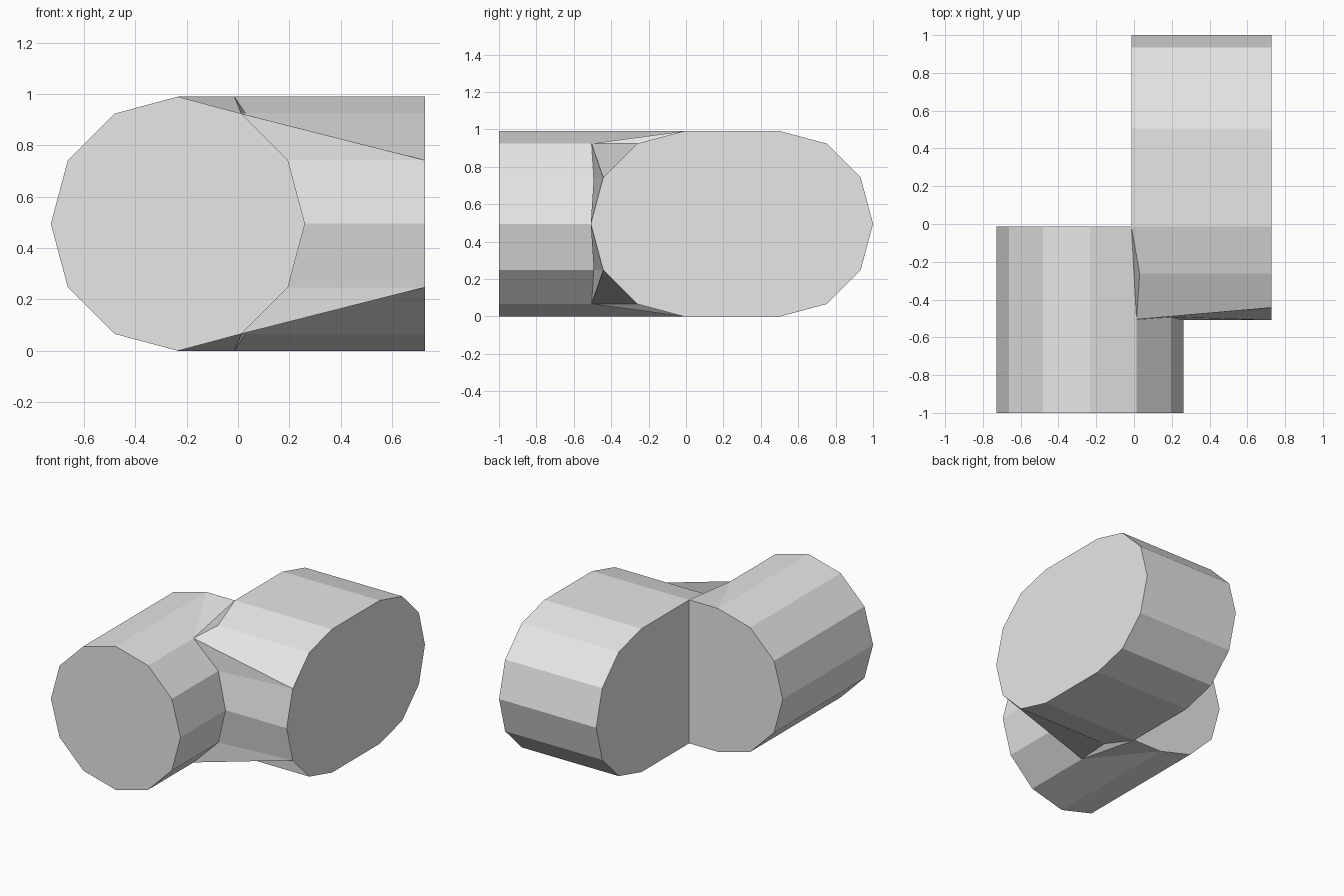
import bpy, bmesh
from math import sin, cos, radians

cube = bpy.data.objects.get("Cube")
if cube:
    bpy.data.objects.remove(cube, do_unlink=True)

R = 0.495            # radius of both tubes
AX = -0.234          # centre line of the front tube
END = 0.728          # outer end of the side tube
SEAM = -0.014        # inner corner where the tubes meet
BACK = 1 - R         # centre of the rear rounding

grey = bpy.data.materials.new("plain_grey")
grey.use_nodes = True
colour = (0.8, 0.8, 0.8, 1)
grey.diffuse_color = colour
grey.node_tree.nodes["Principled BSDF"].inputs["Base Color"].default_value = colour

bm = bmesh.new()


def vert(x, y, z):
    return bm.verts.new((x, y, z))


def strip(a, b):
    """Join two rows of points with flat panels."""
    for i in range(len(a) - 1):
        bm.faces.new((a[i], a[i + 1], b[i + 1], b[i]))


def arc(start, stop):
    """Offsets along a twelve-sided arc, in steps of 30 degrees."""
    step = 30 if stop > start else -30
    return [(R * cos(radians(d)), R * sin(radians(d)))
            for d in range(start, stop + step, step)]


# Upper half only, with z measured from the middle plane.
# Front tube: its right side meets the side tube along a short crease.
front = [vert(AX + c, -1, s) for c, s in arc(180, 0)]
rear = [vert(AX + c, SEAM, s) for c, s in arc(180, 90)]
crease_y = (-0.505, -0.493, SEAM - R)
crease = [vert(AX + c, y, s) for (c, s), y in zip(arc(60, 0), crease_y)]
strip(front, rear + crease)
bm.faces.new(front)

# Side tube: long rounded section running along x
rounding = arc(90, 0)
outer_back = [vert(END, BACK + c, s) for c, s in rounding]
inner_back = [vert(SEAM, BACK + c, s) for c, s in rounding]
outer_front = [vert(END, SEAM - c, s) for c, s in rounding]
corner_top = vert(SEAM, SEAM, R)
corner_mid = vert(SEAM, SEAM, 0)
notch = vert(0.03, SEAM - R / 2, rounding[1][1])
strip(inner_back, outer_back)
bm.faces.new((corner_top, inner_back[0], outer_back[0], outer_front[0]))
bm.faces.new(outer_front[::-1] + outer_back)

# Joint panels between the two tubes
bm.faces.new((corner_top, outer_front[0], outer_front[1], notch))
bm.faces.new((notch, outer_front[1], outer_front[2], crease[0]))
bm.faces.new((crease[0], outer_front[2], crease[1]))
bm.faces.new((crease[1], outer_front[2], outer_front[3], crease[2]))
bm.faces.new((corner_top, notch, crease[0]))
bm.faces.new((rear[-1], corner_top, crease[0]))

# Inner walls at the rear corner
bm.faces.new(rear + [corner_top, corner_mid])
bm.faces.new([corner_mid, corner_top] + inner_back)

# Reflect to make the lower half and weld the middle
geom = bm.verts[:] + bm.edges[:] + bm.faces[:]
bmesh.ops.mirror(bm, geom=geom, axis='Z', merge_dist=0.0005)
bmesh.ops.remove_doubles(bm, verts=bm.verts[:], dist=0.0005)
bmesh.ops.recalc_face_normals(bm, faces=bm.faces[:])
bmesh.ops.translate(bm, verts=bm.verts[:], vec=(0, 0, R))

mesh = bpy.data.meshes.new("elbow_block")
bm.to_mesh(mesh)
bm.free()
mesh.materials.append(grey)
bpy.context.collection.objects.link(bpy.data.objects.new("elbow_block", mesh))
